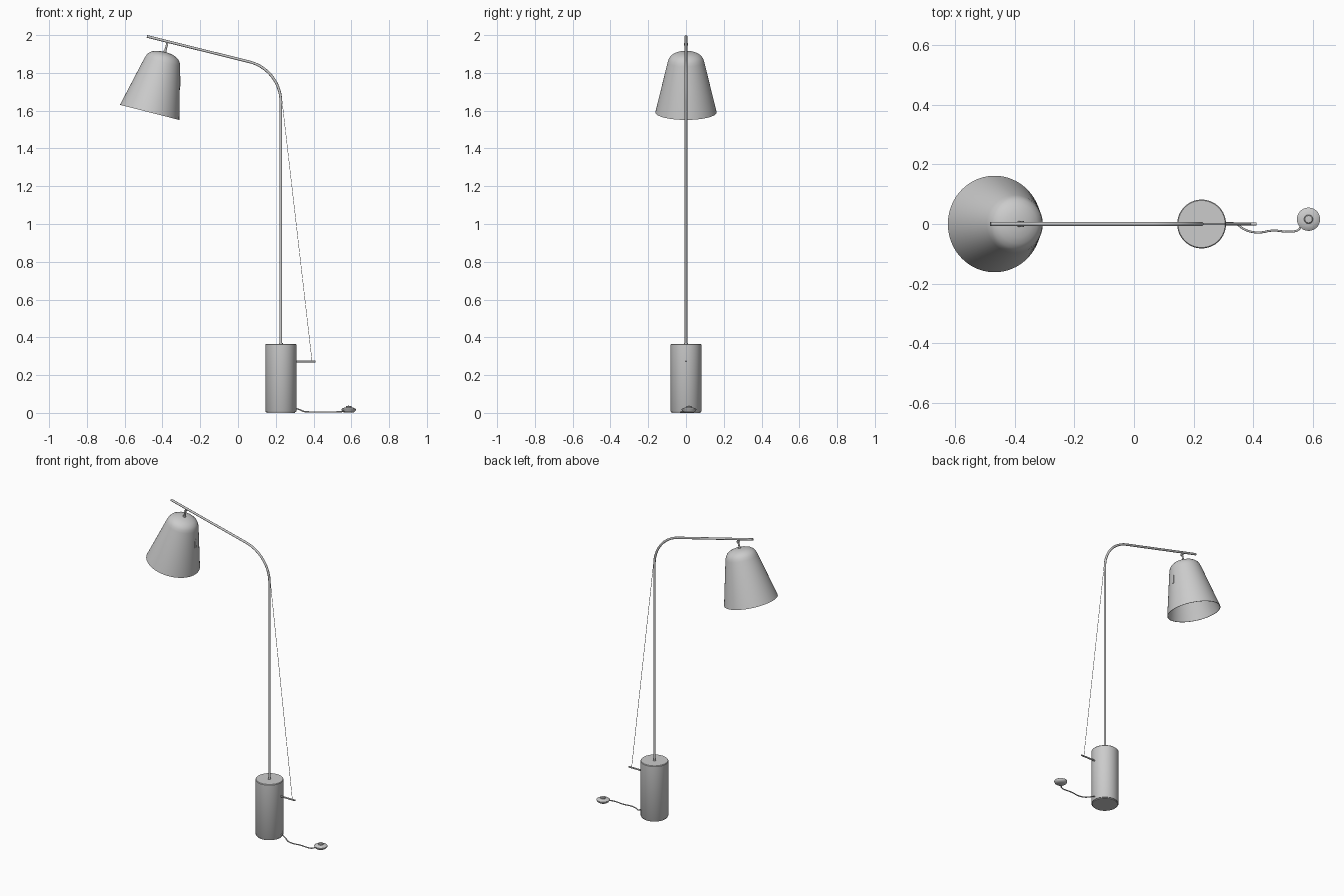
import bpy, bmesh
from math import sin, cos, tan, radians, pi
from mathutils import Vector, Matrix

if "Cube" in bpy.data.objects:
    bpy.data.objects.remove(bpy.data.objects["Cube"])


def finish(name, bm, matrix=None, angle=35):
    bmesh.ops.remove_doubles(bm, verts=bm.verts, dist=1e-5)
    bmesh.ops.recalc_face_normals(bm, faces=bm.faces)
    mesh = bpy.data.meshes.new(name)
    bm.to_mesh(mesh)
    bm.free()
    ob = bpy.data.objects.new(name, mesh)
    bpy.context.collection.objects.link(ob)
    if matrix:
        ob.matrix_world = matrix
    select(ob)
    bpy.ops.object.shade_smooth_by_angle(angle=radians(angle))
    return ob


def select(ob):
    bpy.ops.object.select_all(action='DESELECT')
    ob.select_set(True)
    bpy.context.view_layer.objects.active = ob


def lathe(name, profile, matrix, steps=64):
    """Revolve (radius, height) points about the local z axis."""
    bm = bmesh.new()
    vs = [bm.verts.new((r, 0, z)) for r, z in profile]
    es = [bm.edges.new(p) for p in zip(vs, vs[1:])]
    bmesh.ops.spin(bm, geom=vs + es, axis=(0, 0, 1), cent=(0, 0, 0),
                   angle=2 * pi, steps=steps)
    return finish(name, bm, matrix)


def tube(name, points, radius, smooth_path=False, sides=4):
    """Sweep a round section along a path."""
    cu = bpy.data.curves.new(name, 'CURVE')
    cu.dimensions = '3D'
    cu.bevel_depth = radius
    cu.bevel_resolution = sides
    cu.use_fill_caps = True
    sp = cu.splines.new('NURBS' if smooth_path else 'POLY')
    sp.points.add(len(points) - 1)
    for p, co in zip(sp.points, points):
        p.co = (*co, 1)
    if smooth_path:
        sp.order_u = 3
        sp.use_endpoint_u = True
        sp.resolution_u = 6
    ob = bpy.data.objects.new(name, cu)
    bpy.context.collection.objects.link(ob)
    select(ob)
    bpy.ops.object.convert(target='MESH')
    bpy.ops.object.shade_smooth_by_angle(angle=radians(40))
    return ob


PX = 0.227                 # pole axis
TILT = radians(14.3)       # slope of arm and shade

# Weighted cylinder base with a recessed pad underneath
lathe("base", [(0, 0.005), (0.080, 0.005), (0.082, 0.008), (0.082, 0.361),
               (0.079, 0.365), (0, 0.365)], Matrix.Translation((PX, 0, 0)))
lathe("base_pad", [(0, 0), (0.076, 0), (0.076, 0.006), (0, 0.006)],
      Matrix.Translation((PX, 0, 0)))
lathe("pole_collar", [(0, 0.363), (0.010, 0.363), (0.010, 0.370), (0, 0.370)],
      Matrix.Translation((PX, 0, 0)), 24)

# Pole bending into the sloping arm
R = 0.22
z0 = 1.816 - R * tan((pi / 2 - TILT) / 2)
path = [(PX, 0, 0.36)]
for i in range(25):
    a = (pi / 2 - TILT) * i / 24
    path.append((PX - R + R * cos(a), 0, z0 + R * sin(a)))
path.append((-0.482, 0, 1.9932))
tube("pole_and_arm", path, 0.007)

# Conical shade with a domed top, as a thin shell
shade_m = Matrix.Translation((-0.468, 0, 1.591)) @ Matrix.Rotation(TILT, 4, 'Y')
outer = [(0, 0.330), (0.022, 0.329), (0.045, 0.325), (0.066, 0.317),
         (0.082, 0.305), (0.091, 0.291), (0.097, 0.274), (0.162, 0)]
inner = [(max(r - 0.003, 0), z - 0.003 * (z > 0)) for r, z in reversed(outer)]
lathe("shade", outer + inner, shade_m, 80)

# Lamp holder and bulb inside the shade
lathe("lamp_holder", [(0, 0.328), (0.020, 0.328), (0.020, 0.265), (0, 0.265)],
      shade_m, 32)
lathe("bulb", [(0, 0.170)] + [(0.030 * sin(a * pi / 10), 0.200 - 0.030 * cos(a * pi / 10))
      for a in range(1, 8)] + [(0.014, 0.245), (0.014, 0.266), (0, 0.266)], shade_m, 32)

# Hanger: cap, stem and pivot screw at the arm
lathe("hanger_cap", [(0, 0.327), (0.010, 0.327), (0.008, 0.336), (0, 0.336)], shade_m, 24)
tube("hanger_stem", [shade_m @ Vector((0, 0, h)) for h in (0.328, 0.384)], 0.0055)
pivot = shade_m @ Vector((0, 0, 0.372))
tube("hanger_pivot", [pivot + Vector((0, s * 0.010, 0)) for s in (-1, 1)], 0.006)

# Small switch plate on the back of the shade
bm = bmesh.new()
bmesh.ops.create_cube(bm, size=1, matrix=Matrix.Translation((-0.3085, 0, 1.755))
                      @ Matrix.Diagonal((0.008, 0.012, 0.055, 1)))
finish("shade_switch", bm)

# Peg on the base and thin tension cord up to the bend
tube("cord_peg", [(PX + 0.078, 0, 0.273), (0.411, 0, 0.273)], 0.005)
tube("tension_cord", [(0.392, 0, 0.273), (PX + 0.004, 0, 1.67)], 0.0013, sides=1)

# Floor cable and foot switch
tube("floor_cable", [(0.300, 0.003, 0.024), (0.318, 0.003, 0.022), (0.345, 0.002, 0.007),
                     (0.372, -0.022, 0.005), (0.420, -0.031, 0.005), (0.465, -0.020, 0.005),
                     (0.515, -0.027, 0.005), (0.550, -0.024, 0.006), (0.562, -0.006, 0.010),
                     (0.575, 0.006, 0.014)], 0.0035, True)
lathe("foot_switch", [(0, 0.002), (0.025, 0.002), (0.034, 0.008), (0.039, 0.016),
                      (0.039, 0.020), (0.033, 0.024), (0.022, 0.028), (0, 0.029)],
      Matrix.Translation((0.586, 0.016, 0)), 40)
lathe("foot_switch_button", [(0, 0.027), (0.015, 0.027), (0.015, 0.034),
                             (0.012, 0.037), (0, 0.038)],
      Matrix.Translation((0.586, 0.016, 0)), 32)
